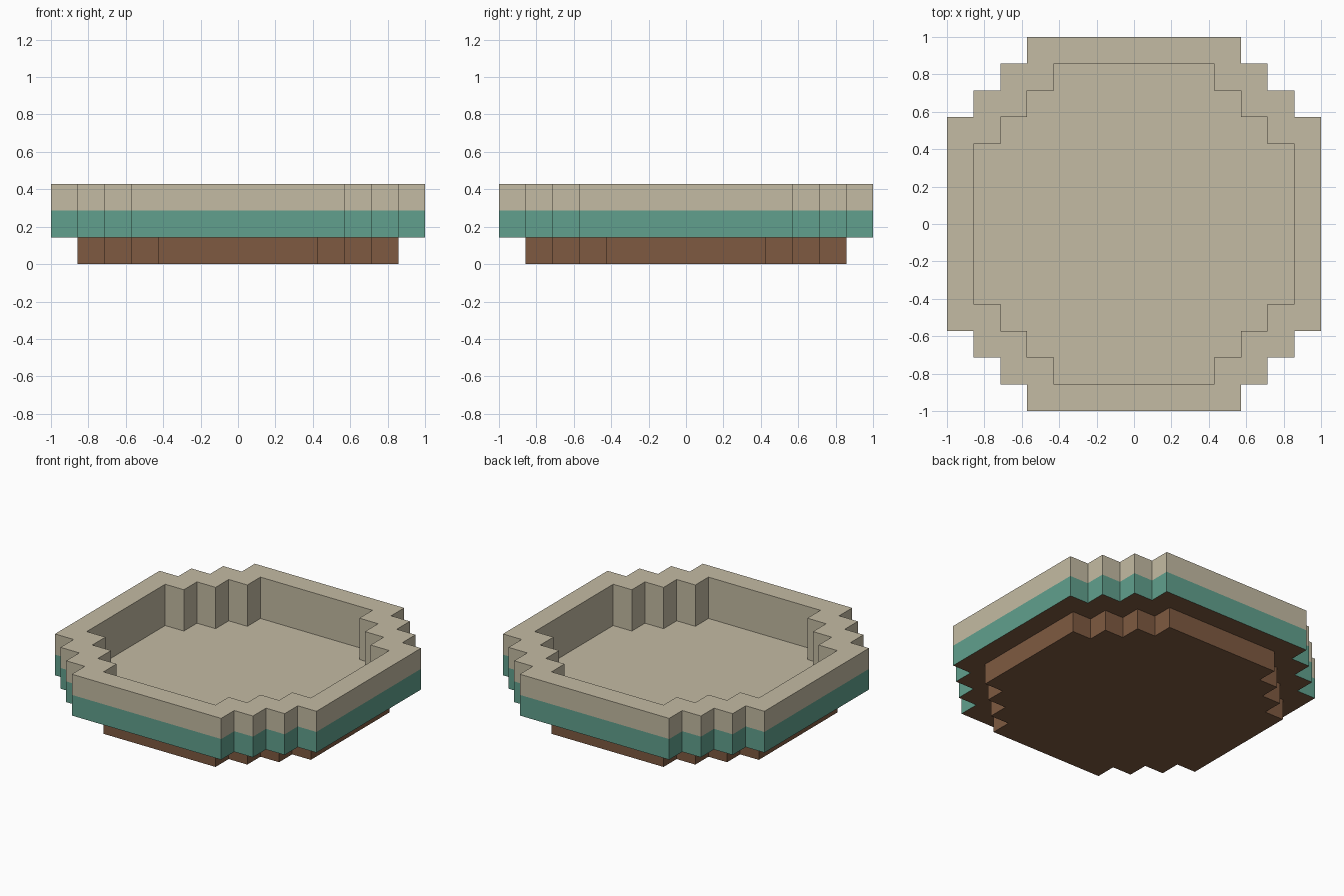
import bpy
import bmesh

if "Cube" in bpy.data.objects:
    bpy.data.objects.remove(bpy.data.objects["Cube"], do_unlink=True)

UNIT = 1 / 7  # one step of the blocky outline


def make_material(name, rgb):
    """Flat material from an sRGB colour in 0-255."""
    linear = [((c / 255 + 0.055) / 1.055) ** 2.4 for c in rgb]
    mat = bpy.data.materials.new(name)
    mat.use_nodes = True
    mat.diffuse_color = (*linear, 1)
    bsdf = mat.node_tree.nodes["Principled BSDF"]
    bsdf.inputs["Base Color"].default_value = (*linear, 1)
    bsdf.inputs["Roughness"].default_value = 0.9
    return mat


def stepped_ring(inset, height):
    """Counter-clockwise stepped round outline: one quarter turned four times."""
    quarter = [(7, 4), (6, 4), (6, 5), (5, 5), (5, 6), (4, 6), (4, 7)]
    points = [(x - inset, y - inset) for x, y in quarter]
    ring = []
    for _ in range(4):
        ring += [(x * UNIT, y * UNIT, height * UNIT) for x, y in points]
        points = [(-y, x) for x, y in points]
    return ring


def loft(name, profile, mat, cap_start=False, cap_end=False):
    """Join stepped rings given as (inset, height) pairs."""
    bm = bmesh.new()
    rings = [[bm.verts.new(p) for p in stepped_ring(*step)] for step in profile]
    for low, high in zip(rings, rings[1:]):
        for i in range(len(low)):
            j = (i + 1) % len(low)
            bm.faces.new((low[i], low[j], high[j], high[i]))
    if cap_start:
        bm.faces.new(rings[0][::-1])
    if cap_end:
        bm.faces.new(rings[-1])
    mesh = bpy.data.meshes.new(name)
    bm.to_mesh(mesh)
    bm.free()
    mesh.materials.append(mat)
    obj = bpy.data.objects.new(name, mesh)
    bpy.context.collection.objects.link(obj)
    return obj


cream = make_material("cream", (196, 187, 163))
teal = make_material("teal", (97, 160, 141))
brown = make_material("brown", (126, 90, 65))

# Foot with the underside of the overhang
loft("foot", [(1, 0), (1, 1), (0, 1)], brown, cap_start=True)
# Coloured band around the lower wall
loft("lower_band", [(0, 1), (0, 2)], teal)
# Upper wall, rim top, inner wall and floor of the basin
loft("basin", [(0, 2), (0, 3), (1, 3), (1, 1)], cream, cap_end=True)
